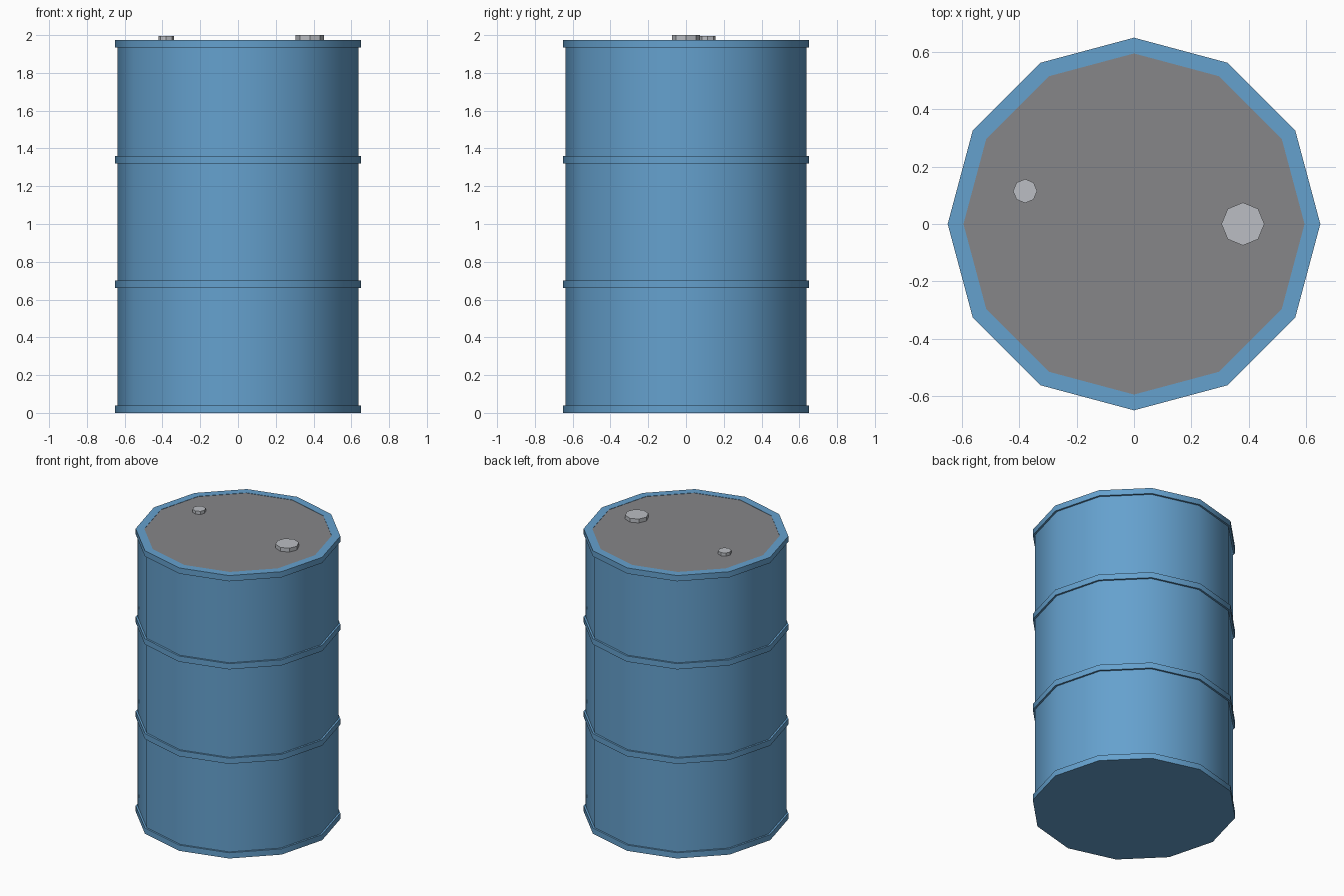
import bpy, bmesh, math

cube = bpy.data.objects.get("Cube")
if cube:
    bpy.data.objects.remove(cube, do_unlink=True)


def material(name, color):
    mat = bpy.data.materials.new(name)
    mat.use_nodes = True
    mat.diffuse_color = (*color, 1)
    mat.node_tree.nodes["Principled BSDF"].inputs["Base Color"].default_value = (*color, 1)
    return mat


def lathe(name, profile, sides, mat, location=(0, 0, 0)):
    """Revolve a bottom-to-top (radius, z) profile and close both ends."""
    bm = bmesh.new()
    rings = []
    for r, z in profile:
        angles = [math.tau * i / sides for i in range(sides)]
        rings.append([bm.verts.new((r * math.cos(a), r * math.sin(a), z)) for a in angles])
    for low, high in zip(rings, rings[1:]):
        for i in range(sides):
            j = (i + 1) % sides
            bm.faces.new((low[i], low[j], high[j], high[i]))
    bm.faces.new(rings[0][::-1])
    bm.faces.new(rings[-1])
    mesh = bpy.data.meshes.new(name)
    bm.to_mesh(mesh)
    bm.free()
    mesh.materials.append(mat)
    obj = bpy.data.objects.new(name, mesh)
    obj.location = location
    bpy.context.collection.objects.link(obj)
    bpy.ops.object.select_all(action="DESELECT")
    obj.select_set(True)
    bpy.context.view_layer.objects.active = obj
    bpy.ops.object.shade_smooth_by_angle(angle=math.radians(40))
    return obj


blue = material("blue paint", (0.13, 0.356, 0.617))
gray = material("lid gray", (0.238, 0.238, 0.25))
steel = material("light steel", (0.497, 0.515, 0.546))

SIDES, WALL, HOOP, RIM, TOP = 12, 0.637, 0.65, 0.595, 1.975

# Drum wall with four raised hoops
profile = []
for z in (0, 0.66, 1.32, TOP - 0.04):
    if z > 0:
        profile.append((WALL, z))
    profile += [(HOOP, z), (HOOP, z + 0.04)]
    if z + 0.04 < TOP:
        profile.append((WALL, z + 0.04))
# Rim stepping down into the lid seat
profile += [(RIM, TOP), (RIM, TOP - 0.01)]
lathe("drum_body", profile, SIDES, blue)

# Lid set just under the rim
lathe("lid", [(RIM, TOP - 0.008), (RIM, TOP - 0.002)], SIDES, gray)

# Filler caps
lathe("large_cap", [(0.075, 0), (0.075, 0.03)], 8, steel, (0.38, 0, 1.97))
lathe("small_cap", [(0.042, 0), (0.042, 0.025)], 8, steel, (-0.38, 0.115, 1.97))
